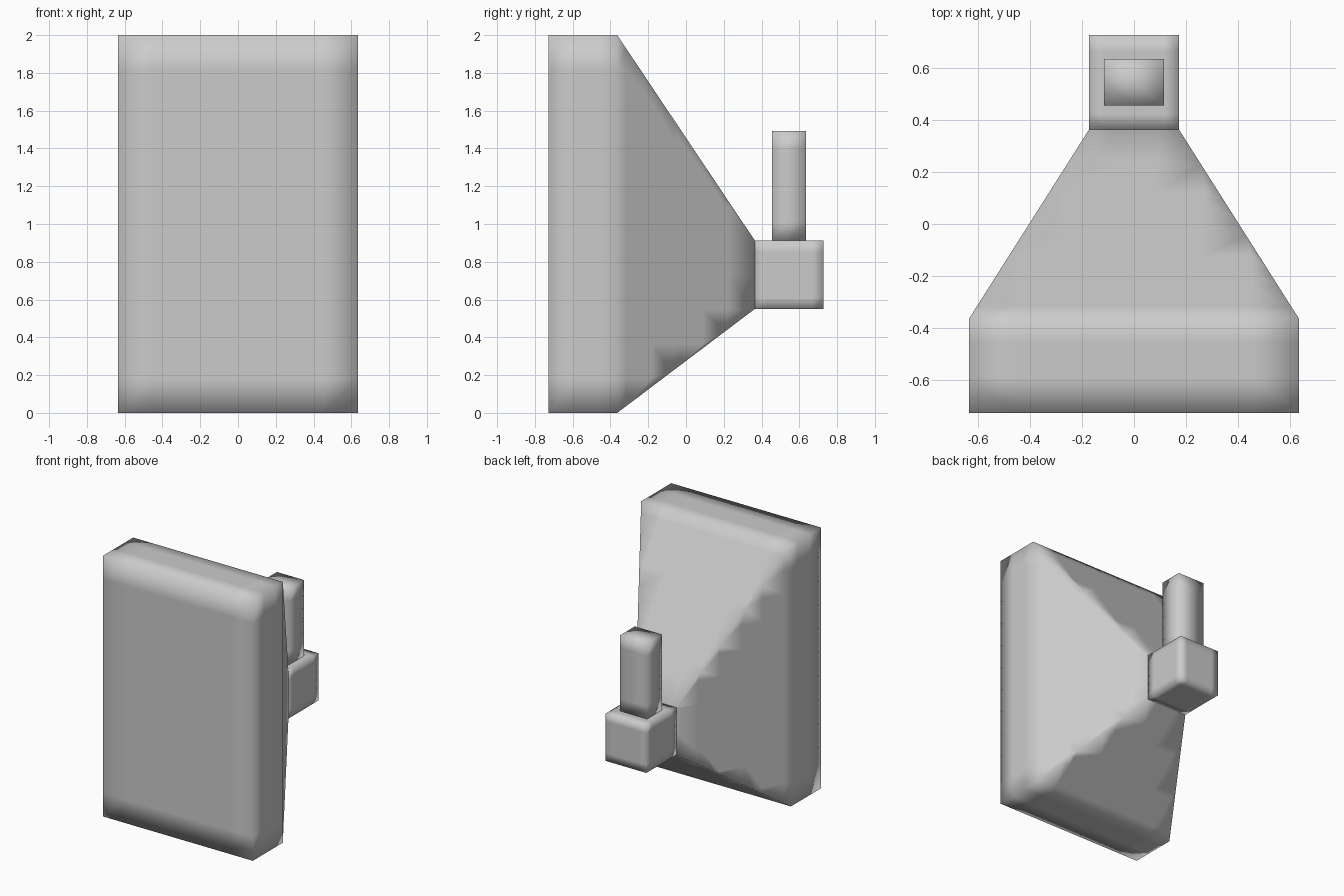
import bpy, bmesh
from mathutils import Vector

if "Cube" in bpy.data.objects:
    bpy.data.objects.remove(bpy.data.objects["Cube"])


def box_verts(bm, x, y0, y1, z0, z1):
    return [bm.verts.new((sx * x, y, z))
            for y in (y0, y1) for sx, z in ((-1, z0), (1, z0), (1, z1), (-1, z1))]


def add_ring_solid(name, sections, cuts):
    """Loft rectangles (half width, y, z low, z high) and slice into an even mesh."""
    bm = bmesh.new()
    rings = [[bm.verts.new((sx * x, y, z))
              for sx, z in ((-1, z0), (1, z0), (1, z1), (-1, z1))]
             for x, y, z0, z1 in sections]
    bm.faces.new(rings[0])
    bm.faces.new(rings[-1][::-1])
    for a, b in zip(rings, rings[1:]):
        for i in range(4):
            j = (i + 1) % 4
            bm.faces.new((a[i], b[i], b[j], a[j]))
    # even slices give the soft shading near the edges
    for axis, n in enumerate(cuts):
        lo = min(v.co[axis] for v in bm.verts)
        hi = max(v.co[axis] for v in bm.verts)
        normal = Vector([float(k == axis) for k in range(3)])
        for i in range(1, n):
            bmesh.ops.bisect_plane(bm, geom=bm.verts[:] + bm.edges[:] + bm.faces[:],
                                   dist=1e-5, plane_co=normal * (lo + (hi - lo) * i / n),
                                   plane_no=normal)
    bmesh.ops.recalc_face_normals(bm, faces=bm.faces[:])
    for f in bm.faces:
        f.smooth = True
    mesh = bpy.data.meshes.new(name)
    bm.to_mesh(mesh)
    bm.free()
    obj = bpy.data.objects.new(name, mesh)
    bpy.context.collection.objects.link(obj)
    return obj


# front slab tapering backwards to a small square neck
add_ring_solid("tapered_body", [(0.635, -0.727, 0, 2), (0.635, -0.364, 0, 2),
                                (0.173, 0.364, 0.55, 0.913)], (7, 8, 11))
# block on the neck
add_ring_solid("rear_block", [(0.173, 0.364, 0.55, 0.913),
                              (0.173, 0.727, 0.55, 0.913)], (6, 6, 6))
# upright post standing on the block
add_ring_solid("upright_post", [(0.115, 0.456, 0.913, 1.493),
                                (0.115, 0.636, 0.913, 1.493)], (2, 2, 6))
